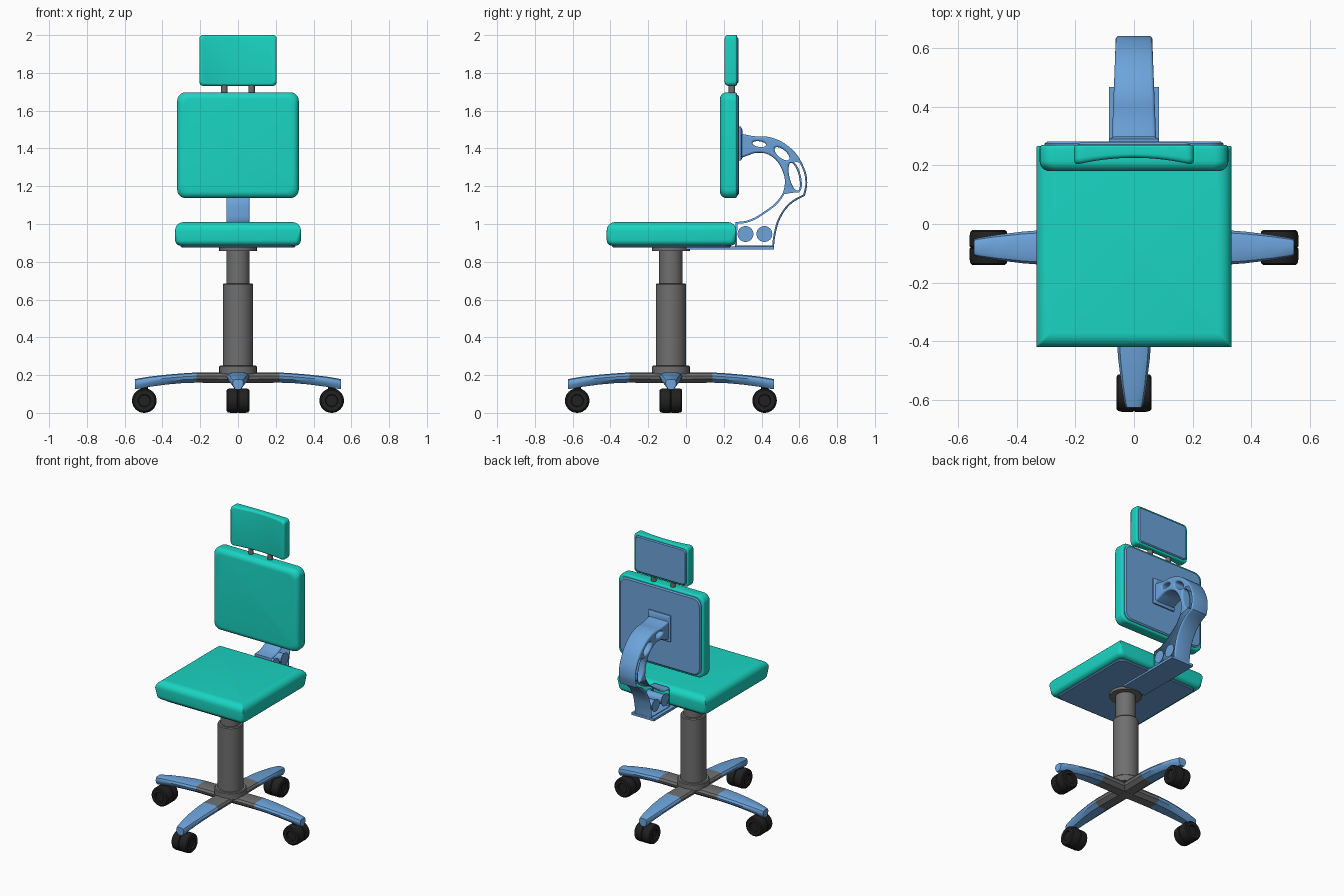
import bpy, bmesh
from math import sin, cos, pi, radians
from mathutils import Vector, Matrix

if "Cube" in bpy.data.objects:
    bpy.data.objects.remove(bpy.data.objects["Cube"])


def material(name, rgb):
    m = bpy.data.materials.new(name)
    m.diffuse_color = (*rgb, 1)
    m.use_nodes = True
    m.node_tree.nodes["Principled BSDF"].inputs["Base Color"].default_value = m.diffuse_color
    return m


TEAL = material("teal_fabric", (0.01, 0.66, 0.54))
BLUE = material("blue_plastic", (0.15, 0.37, 0.71))
GREY = material("grey_metal", (0.16, 0.16, 0.16))
BLACK = material("black_rubber", (0.015, 0.015, 0.015))
CY = -0.08  # column centre in y


def finish(name, bm, mat):
    bmesh.ops.recalc_face_normals(bm, faces=bm.faces)
    me = bpy.data.meshes.new(name)
    bm.to_mesh(me)
    bm.free()
    me.materials.append(mat)
    ob = bpy.data.objects.new(name, me)
    bpy.context.collection.objects.link(ob)
    return ob


def loft(rings):
    bm = bmesh.new()
    vs = [[bm.verts.new(p) for p in r] for r in rings]
    n = len(vs[0])
    for a, b in zip(vs, vs[1:]):
        for i in range(n):
            j = (i + 1) % n
            bm.faces.new((a[i], a[j], b[j], b[i]))
    bm.faces.new(vs[0])
    bm.faces.new(vs[-1])
    return bm


def rounded_rect(hw, hh, r, seg=6):
    pts = []
    for k, (sx, sy) in enumerate(((1, 1), (-1, 1), (-1, -1), (1, -1))):
        for i in range(seg + 1):
            a = (k + i / seg) * pi / 2
            pts.append((sx * (hw - r) + r * cos(a), sy * (hh - r) + r * sin(a)))
    return pts


def pad(hw, hh, centre, levels, upright):
    """Stack rounded rectangles; each level is (inset, corner radius, depth)."""
    rings = []
    for inset, r, d in levels:
        pts = rounded_rect(hw - inset, hh - inset, r)
        rings.append([(u, d, v + centre) if upright else (u, v + centre, d) for u, v in pts])
    return loft(rings)


def lathe(name, profile, mat, matrix, seg=32):
    rings = [[(r * cos(2 * pi * i / seg), r * sin(2 * pi * i / seg), z) for i in range(seg)]
             for r, z in profile]
    bm = loft(rings)
    bm.transform(matrix)
    return finish(name, bm, mat)


def box(name, lo, hi, mat):
    rings = [[(lo[0], lo[1], z), (hi[0], lo[1], z), (hi[0], hi[1], z), (lo[0], hi[1], z)]
             for z in (lo[2], hi[2])]
    return finish(name, loft(rings), mat)


def cushion_levels(start, end, r_start, r_end, c_start, c_end):
    """Rounded edge at both ends of the thickness."""
    s = 1 if end > start else -1
    out = []
    for i in range(7):
        a = i / 6 * pi / 2
        out.append((r_start * (1 - sin(a)), c_start, start + s * r_start * (1 - cos(a))))
    for i in range(7):
        a = i / 6 * pi / 2
        out.append((r_end * (1 - cos(a)), c_end, end - s * r_end * (1 - sin(a))))
    return out


# Seat cushion: square corners above, rounder corners underneath
finish("seat_cushion", pad(0.333, 0.343, -0.077,
       cushion_levels(0.885, 1.01, 0.03, 0.045, 0.03, 0.004), False), TEAL)
finish("seat_pan", pad(0.305, 0.315, -0.077,
       [(0.006, 0.04, 0.876), (0, 0.045, 0.882), (0, 0.045, 0.895)], False), BLUE)

# Backrest cushion and shell
finish("backrest_cushion", pad(0.322, 0.28, 1.417,
       cushion_levels(0.18, 0.27, 0.035, 0.012, 0.045, 0.05), True), TEAL)
finish("backrest_shell", pad(0.305, 0.265, 1.417,
       [(0, 0.05, 0.262), (0, 0.05, 0.274), (0.008, 0.045, 0.281)], True), BLUE)

# Headrest with a concave front
bm = pad(0.205, 0.135, 1.866, cushion_levels(0.226, 0.27, 0.014, 0.008, 0.022, 0.025), True)
for k in range(-6, 7):
    bmesh.ops.bisect_plane(bm, geom=bm.verts[:] + bm.edges[:] + bm.faces[:],
                           plane_co=(k * 0.028, 0, 0), plane_no=(1, 0, 0))
for v in bm.verts:
    w = (0.27 - v.co.y) / 0.044
    v.co.y -= 0.024 * w * (v.co.x / 0.2) ** 2
finish("headrest_cushion", bm, TEAL)
finish("headrest_shell", pad(0.192, 0.122, 1.866,
       [(0, 0.025, 0.262), (0, 0.025, 0.272), (0.006, 0.02, 0.278)], True), BLUE)
for s in (-1, 1):
    lathe("headrest_post", [(0.017, 0), (0.017, 0.1)], GREY,
          Matrix.Translation((s * 0.072, 0.243, 1.66)), 16)

# Back support: C-shaped arm drawn side-on (y, z, corner flag) with holes
outline = [(0.28, 1.48, 1), (0.36, 1.465, 0), (0.45, 1.458, 0), (0.55, 1.405, 0), (0.62, 1.31, 0),
           (0.642, 1.22, 0), (0.63, 1.15, 1), (0.555, 1.105, 0), (0.5, 1.03, 0), (0.475, 0.95, 0),
           (0.465, 0.875, 1), (0.26, 0.875, 1), (0.262, 1.01, 1), (0.33, 1.02, 0), (0.42, 1.07, 0),
           (0.49, 1.13, 0), (0.522, 1.2, 0), (0.507, 1.29, 0), (0.45, 1.36, 0), (0.38, 1.377, 0),
           (0.32, 1.36, 0), (0.28, 1.345, 1)]
holes = [(0.315, 0.947, 0.032, 0.032, 0), (0.415, 0.947, 0.032, 0.032, 0),
         (0.388, 1.423, 0.036, 0.015, -8), (0.508, 1.372, 0.048, 0.022, -40),
         (0.573, 1.25, 0.076, 0.025, -76)]
cu = bpy.data.curves.new("back_support_arm", 'CURVE')
cu.dimensions = '2D'
cu.fill_mode = 'BOTH'
cu.resolution_u = 6
cu.extrude, cu.bevel_depth, cu.bevel_resolution, cu.offset = 0.052, 0.01, 2, -0.01
sp = cu.splines.new('BEZIER')
sp.bezier_points.add(len(outline) - 1)
for p, (y, z, corner) in zip(sp.bezier_points, outline):
    p.co = (y, z, 0)
    p.handle_left_type = p.handle_right_type = 'VECTOR' if corner else 'AUTO'
sp.use_cyclic_u = True
for y, z, a, b, rot in holes:
    sp = cu.splines.new('POLY')
    sp.points.add(23)
    t = radians(rot)
    for i, p in enumerate(sp.points):
        u, v = a * cos(i * pi / 12), b * sin(i * pi / 12)
        p.co = (y + u * cos(t) - v * sin(t), z + u * sin(t) + v * cos(t), 0, 1)
    sp.use_cyclic_u = True
arm = bpy.data.objects.new("back_support_arm", cu)
bpy.context.collection.objects.link(arm)
cu.materials.append(BLUE)
bpy.context.view_layer.objects.active = arm
arm.select_set(True)
bpy.ops.object.convert(target='MESH')
arm = bpy.context.view_layer.objects.active
arm.data.transform(Matrix(((0, 0, 1, 0), (1, 0, 0, 0), (0, 1, 0, 0), (0, 0, 0, 1))))
for v in arm.data.vertices:  # flare towards the backrest
    if v.co.z > 1.2:
        v.co.x *= 1 + 0.22 * (0.64 - v.co.y) / 0.36
finish("backrest_mount", pad(0.085, 0.09, 1.425,
       [(0, 0.006, 0.275), (0, 0.006, 0.29), (0.015, 0.006, 0.298)], True), BLUE)
box("seat_bracket", (-0.085, 0.0, 0.864), (0.085, 0.467, 0.88), BLUE)

# Gas column with flanges
lathe("column", [(0.1, 0.205), (0.1, 0.245), (0.095, 0.25), (0.08, 0.25), (0.08, 0.68),
                 (0.075, 0.686), (0.062, 0.686), (0.062, 0.858), (0.1, 0.858), (0.1, 0.88)],
      GREY, Matrix.Translation((0, CY, 0)))


# Four-leg base: section stations are (distance, half width, top z, bottom z)
def leg_rings(stations):
    rings = []
    for d, w, t, b in stations:
        h = t - b
        half = [(0.55, t), (0.85, t - 0.1 * h), (1, t - 0.35 * h), (0.92, t - 0.65 * h), (0.5, b)]
        rings.append([(d, w * u, z) for u, z in half] + [(d, -w * u, z) for u, z in reversed(half)])
    return rings


inner = [(0, 0.06, 0.215, 0.157), (0.22, 0.062, 0.214, 0.16)]
outer = [(0.22, 0.062, 0.214, 0.16), (0.3, 0.06, 0.209, 0.157), (0.38, 0.054, 0.202, 0.15),
         (0.47, 0.043, 0.192, 0.138), (0.53, 0.033, 0.182, 0.127), (0.546, 0.028, 0.178, 0.125)]
wheel = [(0.022, -0.05), (0.03, -0.05), (0.033, -0.06), (0.055, -0.06), (0.062, -0.054),
         (0.065, -0.04), (0.065, -0.004), (0.061, 0)]
wheel += [(r, -z) for r, z in reversed(wheel)]
for k in range(4):
    turn = Matrix.Translation((0, CY, 0)) @ Matrix.Rotation(k * pi / 2, 4, 'Z')
    for name, st, mat in (("base_hub_arm", inner, GREY), ("base_leg", outer, BLUE)):
        bm = loft(leg_rings(st))
        bm.transform(turn)
        finish(name, bm, mat)
    lathe("caster_wheel", wheel, BLACK,
          turn @ Matrix.Translation((0.496, 0, 0.065)) @ Matrix.Rotation(pi / 2, 4, 'X'))
    lathe("caster_stem", [(0.02, 0.1), (0.02, 0.16)], BLACK,
          turn @ Matrix.Translation((0.496, 0, 0)), 16)

# Smooth shading with crisp edges
bpy.ops.object.select_all(action='SELECT')
bpy.ops.object.shade_smooth_by_angle(angle=radians(35))
